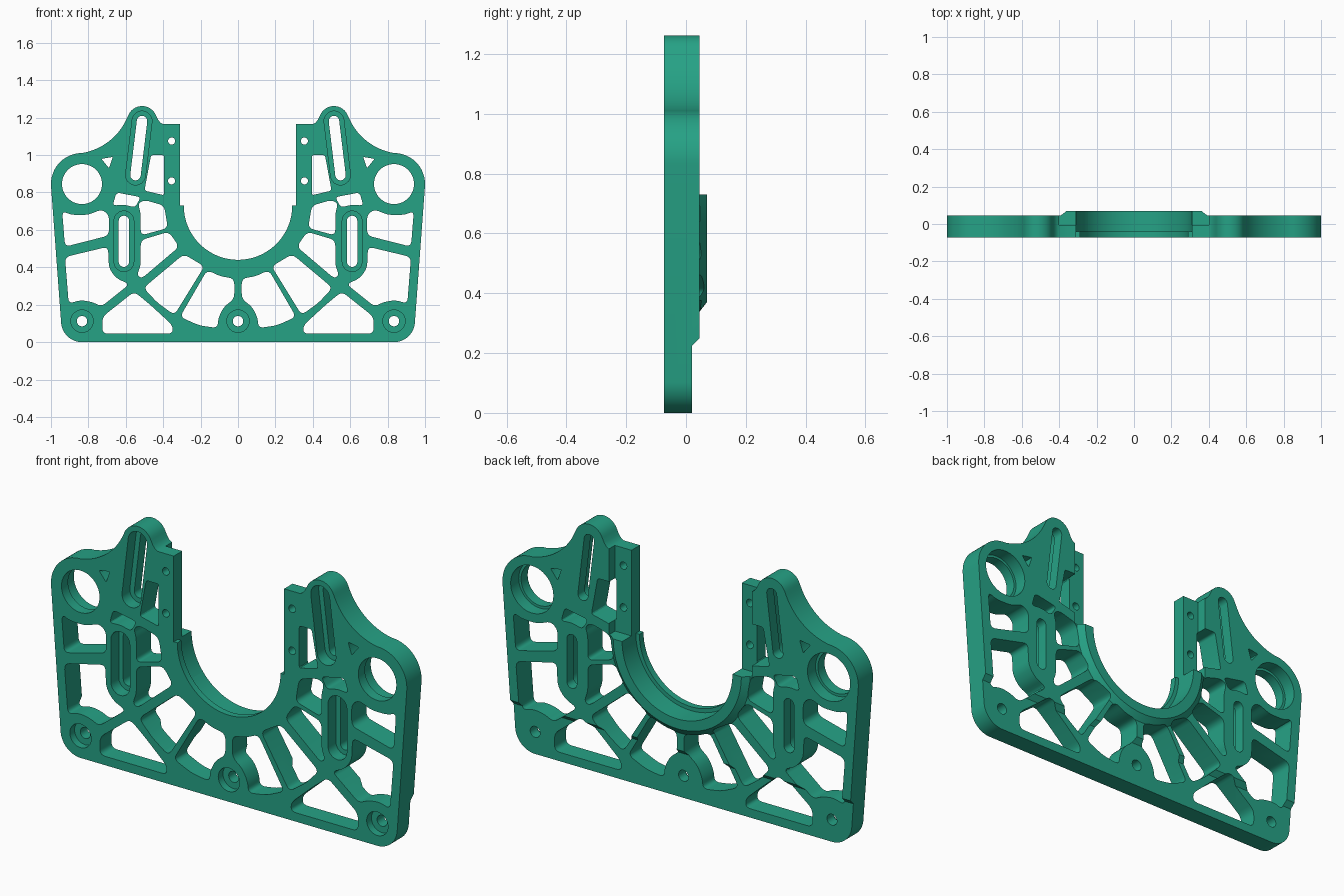
import bpy, bmesh, math
from mathutils import Vector

if "Cube" in bpy.data.objects:
    bpy.data.objects.remove(bpy.data.objects["Cube"])

FRONT, BACK = -0.073, 0.045
SADDLE_Z = 0.73


def arc(cx, cz, r, a0, a1, n=16):
    return [(cx + r * math.cos(math.radians(a0 + (a1 - a0) * i / n)),
             cz + r * math.sin(math.radians(a0 + (a1 - a0) * i / n))) for i in range(n + 1)]


def circle(cx, cz, r, n=40):
    return arc(cx, cz, r, 0, 360, n)[:-1]


def capsule(p, q, r):
    a = math.degrees(math.atan2(q[1] - p[1], q[0] - p[0]))
    return arc(*p, r, a + 90, a + 270, 12) + arc(*q, r, a - 90, a + 90, 12)


def rounded(points, d=0.03, n=5):
    """Polygon with softened corners."""
    pts, out = [Vector(p) for p in points], []
    for i, v in enumerate(pts):
        to_prev, to_next = pts[i - 1] - v, pts[(i + 1) % len(pts)] - v
        s = v + to_prev.normalized() * min(d, to_prev.length * 0.45)
        e = v + to_next.normalized() * min(d, to_next.length * 0.45)
        for k in range(n + 1):
            t = k / n
            out.append(tuple(s * (1 - t) ** 2 + v * 2 * t * (1 - t) + e * t * t))
    return out


def mirrored(loop):
    return [(-x, z) for x, z in reversed(loop)]


def prism(bm, loop, a, b, place=lambda u, v, t: (u, t, v)):
    lo = [bm.verts.new(place(u, v, a)) for u, v in loop]
    hi = [bm.verts.new(place(u, v, b)) for u, v in loop]
    bm.faces.new(lo)
    bm.faces.new(hi[::-1])
    for i in range(len(loop)):
        j = (i + 1) % len(loop)
        bm.faces.new((lo[i], hi[i], hi[j], lo[j]))


def finish(bm, name):
    bmesh.ops.recalc_face_normals(bm, faces=bm.faces)
    me = bpy.data.meshes.new(name)
    bm.to_mesh(me)
    bm.free()
    ob = bpy.data.objects.new(name, me)
    bpy.context.collection.objects.link(ob)
    return ob


def prisms(name, loops, a, b):
    bm = bmesh.new()
    for loop in loops:
        prism(bm, loop, a, b)
    return finish(bm, name)


def combine(target, tool, operation):
    mod = target.modifiers.new("combine", 'BOOLEAN')
    mod.operation, mod.solver, mod.object = operation, 'EXACT', tool
    bpy.context.view_layer.objects.active = target
    bpy.ops.object.modifier_apply(modifier=mod.name)
    bpy.data.objects.remove(tool)


def both(loops):
    return loops + [mirrored(l) for l in loops]


# Plate silhouette, right half then mirrored
half = (arc(.834, .112, .112, -90, -5) + arc(.834, .845, .166, -5, 84)
        + arc(.885, 1.325, .318, 264, 201, 20)[1:-1] + arc(.513, 1.182, .08, 21, 158)
        + [(.428, 1.19), (.415, 1.173), (.40, 1.165), (.31, 1.165), (.31, SADDLE_Z)]
        + arc(0, SADDLE_Z, .29, 0, -90, 28))
plate = prisms("mounting_plate", [half + mirrored(half)[1:]], FRONT, BACK)

# Raised collar behind the saddle, bevelled on its outer edge
bm = bmesh.new()
profile = [(.30, 0), (.30, .07), (.36, .07), (.392, .045), (.392, 0)]
rings = []
for i in range(49):
    a = math.pi + math.pi * i / 48
    rings.append([bm.verts.new((r * math.cos(a), y, SADDLE_Z + r * math.sin(a))) for r, y in profile])
for p, q in zip(rings, rings[1:]):
    for k in range(5):
        bm.faces.new((p[k], p[(k + 1) % 5], q[(k + 1) % 5], q[k]))
bm.faces.new(rings[0])
bm.faces.new(rings[-1])
combine(plate, finish(bm, "collar"), 'UNION')

# Step inside the saddle, leaving a thin front lip
combine(plate, prisms("saddle_step", [circle(0, SADDLE_Z, .31, 96)], -.04, .2), 'DIFFERENCE')

# Thinner vertical rails above the collar
rail_box = [(-.402, SADDLE_Z), (.402, SADDLE_Z), (.402, 1.4), (-.402, 1.4)]
combine(plate, prisms("rail_relief", [rail_box], -.005, .2), 'DIFFERENCE')

# Thinner foot with a sloped step on the back
bm = bmesh.new()
prism(bm, [(.02, -.1), (.02, .225), (.045, .25), (.055, .26), (.055, -.1)], -1.2, 1.2,
      lambda u, v, t: (t, u, v))
combine(plate, finish(bm, "foot_relief"), 'DIFFERENCE')

# Lightening pockets between the ribs
corner_pocket = rounded([(.73, .98), (.67, .99), (.69, .93)], .006, 2)
upper_pocket = rounded([(.94, .70), (.89, .68), (.80, .68), (.73, .71), (.69, .68), (.69, .57), (.925, .51)])
side_pocket = rounded([(.925, .455), (.695, .51), (.69, .395), (.65, .34), (.58, .31),
                       (.73, .19), (.78, .215), (.845, .225), (.905, .205)])
foot_pocket = rounded([(.725, .045), (.725, .135), (.555, .27), (.47, .20), (.35, .09), (.35, .045)])
centre_pocket = rounded([(.02, .34), (.02, .23), (.075, .19), (.105, .13), (.11, .075),
                         (.21, .09), (.31, .135), (.165, .385), (.095, .352)])
spoke_pocket = rounded([(.29, .47), (.18, .405), (.34, .145), (.43, .21), (.505, .29)])
wing_pocket = rounded([(.52, .545), (.37, .59), (.315, .51), (.515, .34), (.54, .36), (.52, .41)])
rail_pocket = rounded([(.535, .74), (.50, .76), (.395, .73), (.375, .61), (.52, .57), (.52, .69)])
small_pocket = rounded([(.65, .80), (.52, .775), (.55, .72), (.61, .735), (.67, .73)], .02)
rail_window = rounded([(.395, 1.0), (.465, 1.0), (.50, .81), (.395, .785)], .012, 3)
pockets = [corner_pocket, upper_pocket, side_pocket, foot_pocket, centre_pocket,
           spoke_pocket, wing_pocket, rail_pocket, small_pocket, rail_window]

# Through holes: bearings, screws, slots and rail pins
slots = [((.61, .43), (.61, .648)), ((.548, .893), (.513, 1.182))]
screws = [(.834, .112), (-.834, .112), (0, .112)]
through = [circle(.834, .845, .107, 48), circle(.355, 1.075, .019, 20), circle(.355, .862, .019, 20)]
through += [capsule(p, q, .028) for p, q in slots]
holes = both(pockets + through) + [circle(x, z, .028, 24) for x, z in screws]
combine(plate, prisms("through_holes", holes, -.2, .2), 'DIFFERENCE')

# Front recesses around the slots and screws
recess = both([capsule(p, q, .053) for p, q in slots])
combine(plate, prisms("slot_recess", recess, -.2, -.01), 'DIFFERENCE')
sinks = [circle(x, z, .06, 32) for x, z in screws]
combine(plate, prisms("screw_recess", sinks, -.2, -.035), 'DIFFERENCE')

# Wider bearing seats on the back
combine(plate, prisms("bearing_seat", both([circle(.834, .845, .12, 48)]), -.02, .2), 'DIFFERENCE')

# Colour and shading
teal = bpy.data.materials.new("teal")
teal.diffuse_color = (0.019, 0.36, 0.235, 1)
teal.use_nodes = True
teal.node_tree.nodes["Principled BSDF"].inputs["Base Color"].default_value = teal.diffuse_color
plate.data.materials.clear()
plate.data.materials.append(teal)
for f in plate.data.polygons:
    f.material_index = 0
bpy.ops.object.select_all(action='DESELECT')
plate.select_set(True)
bpy.context.view_layer.objects.active = plate
bpy.ops.object.shade_smooth_by_angle(angle=math.radians(30))
